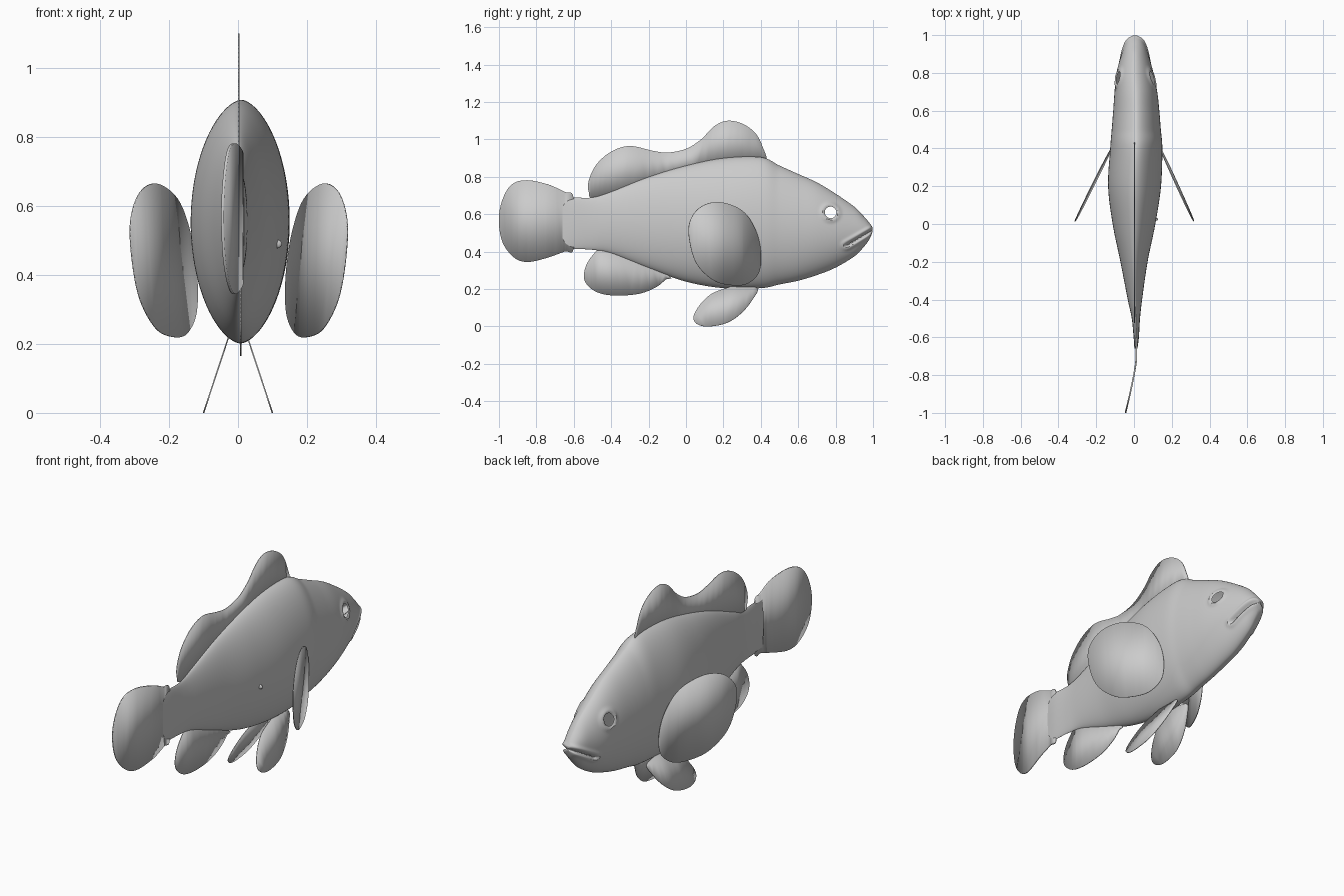
import bpy, bmesh, math
from mathutils import Vector

cube = bpy.data.objects.get("Cube")
if cube:
    bpy.data.objects.remove(cube, do_unlink=True)

grey = bpy.data.materials.new("plain grey")
grey.use_nodes = True
tone = (0.6, 0.6, 0.6, 1)
grey.diffuse_color = tone
grey.node_tree.nodes["Principled BSDF"].inputs["Base Color"].default_value = tone


def spline(points, steps, closed=False):
    """Smooth curve through points of any dimension."""
    n = len(points)
    pick = (lambda i: points[i % n]) if closed else (lambda i: points[max(0, min(n - 1, i))])
    result = []
    for i in range(n if closed else n - 1):
        for s in range(steps):
            t = s / steps
            result.append([
                b + t / 2 * (c - a + t * (2 * a - 5 * b + 4 * c - d + t * (3 * (b - c) + d - a)))
                for a, b, c, d in zip(pick(i - 1), pick(i), pick(i + 1), pick(i + 2))])
    if not closed:
        result.append(list(points[-1]))
    return result


def make_object(name, bm):
    bmesh.ops.recalc_face_normals(bm, faces=bm.faces)
    mesh = bpy.data.meshes.new(name)
    bm.to_mesh(mesh)
    bm.free()
    obj = bpy.data.objects.new(name, mesh)
    bpy.context.collection.objects.link(obj)
    mesh.materials.append(grey)
    return obj


def smooth(obj, degrees=40):
    bpy.ops.object.select_all(action="DESELECT")
    obj.select_set(True)
    bpy.context.view_layer.objects.active = obj
    bpy.ops.object.shade_smooth_by_angle(angle=math.radians(degrees))


def bump(distance, width):
    return math.exp(-(distance / width) ** 2)


# Body sections: y, top z, bottom z, half width, sideways shift
sections = [
    (-.66, .69, .42, .008, .01), (-.6, .69, .415, .014, .012), (-.5, .69, .41, .022, .01),
    (-.4, .72, .39, .038, .005), (-.2, .80, .31, .072, 0), (0, .86, .24, .113, 0),
    (.2, .90, .205, .14, .003), (.4, .905, .205, .138, .012), (.5, .86, .225, .13, .012),
    (.6, .815, .245, .122, .012), (.7, .77, .275, .113, .01), (.8, .71, .315, .098, .005),
    (.9, .64, .375, .07, .005), (.95, .59, .425, .053, .005), (.98, .555, .465, .037, .005),
    (.997, .53, .505, .015, .005)]
eye = Vector((.773, .61))
mouth_back, mouth_tip = Vector((.86, .435)), Vector((1.0, .517))
mouth_line = mouth_tip - mouth_back


def skin_relief(y, z):
    """Outward relief around the eye and along the lips."""
    d = (Vector((y, z)) - eye).length
    relief = .009 * bump(d - .042, .011) - .008 * bump(d, .03)
    p = Vector((y, z)) - mouth_back
    t = max(0, min(1, p.dot(mouth_line) / mouth_line.length_squared))
    away = (p - mouth_line * t).length
    return relief + .007 * bump(away - .018, .01) - .016 * bump(away, .007)


ring_size = 144
bm = bmesh.new()
rings = []
for y, top, bottom, width, shift in spline(sections, 10):
    ring = []
    for i in range(ring_size):
        a = math.tau * i / ring_size
        side = math.copysign(abs(math.cos(a)) ** 1.2, math.cos(a))
        z = (top + bottom) / 2 + (top - bottom) / 2 * math.sin(a)
        x = width * side
        if y > .65 and abs(side) > .1:
            x = math.copysign(max(.003, abs(x) + skin_relief(y, z)), side)
        ring.append(bm.verts.new((x + shift, y, z)))
    rings.append(ring)
for r, s in zip(rings, rings[1:]):
    for i in range(ring_size):
        j = (i + 1) % ring_size
        bm.faces.new((r[i], r[j], s[j], s[i]))
bm.faces.new(rings[0])
bm.faces.new(rings[-1])
body = make_object("body", bm)

# Open eye holes through the hollow head
bpy.ops.mesh.primitive_cylinder_add(vertices=32, radius=.031, depth=1,
                                    location=(0, eye.x, eye.y), rotation=(0, math.pi / 2, 0))
cutter = bpy.context.object
cutter.hide_render = True
bpy.context.view_layer.objects.active = body
cut = body.modifiers.new("eye holes", "BOOLEAN")
cut.operation, cut.solver, cut.object = "DIFFERENCE", "EXACT", cutter
bpy.ops.object.modifier_apply(modifier=cut.name)
bpy.data.objects.remove(cutter, do_unlink=True)
bm = bmesh.new()
bm.from_mesh(body.data)
walls = []
for f in bm.faces:
    c = f.calc_center_median()
    if abs(c.x) < .05 and (Vector((c.y, c.z)) - eye).length < .035:
        walls.append(f)
bmesh.ops.delete(bm, geom=walls, context="FACES")
bm.to_mesh(body.data)
bm.free()
smooth(body)


def fin(name, outline, sideways, thickness=.004):
    """Thin plate from a side outline of (y, z), bent by sideways(y, z)."""
    bm = bmesh.new()
    bm.faces.new([bm.verts.new((0, y, z)) for y, z in spline(outline, 6, True)])
    for k in range(-20, 12):
        bmesh.ops.bisect_plane(bm, geom=bm.verts[:] + bm.edges[:] + bm.faces[:],
                               plane_co=(0, k / 20 + .003, 0), plane_no=(0, 1, 0))
    for v in bm.verts:
        v.co.x = sideways(v.co.y, v.co.z)
    obj = make_object(name, bm)
    plate = obj.modifiers.new("thickness", "SOLIDIFY")
    plate.thickness, plate.offset = thickness, 0
    smooth(obj)
    return obj


# Fins on the centre line
fin("dorsal_fin", [
    (.425, .88), (.41, .96), (.37, 1.035), (.3, 1.085), (.22, 1.1), (.15, 1.07), (.08, 1.0),
    (0, .95), (-.1, .93), (-.18, .94), (-.3, .965), (-.4, .935), (-.48, .865), (-.52, .78),
    (-.52, .72), (-.49, .685), (-.3, .72), (0, .82), (.3, .87)], lambda y, z: .002)
fin("anal_fin", [
    (-.09, .27), (-.11, .25), (-.16, .21), (-.25, .175), (-.38, .165), (-.48, .185),
    (-.54, .24), (-.54, .31), (-.5, .38), (-.44, .42), (-.3, .38)], lambda y, z: .008)


def tail_bend(y, z):
    t = max(0, -.72 - y) / .28
    return .012 - .057 * t ** 1.2


fin("tail_fin", [
    (-.6, .685), (-.65, .72), (-.74, .76), (-.85, .782), (-.93, .76), (-.98, .68), (-1, .57),
    (-.98, .45), (-.92, .37), (-.85, .345), (-.75, .365), (-.65, .4), (-.6, .42)], tail_bend, .008)

# Paired fins
pectoral = [
    (.4, .4), (.39, .29), (.33, .23), (.25, .22), (.15, .245), (.06, .33), (.02, .45),
    (.02, .56), (.08, .64), (.18, .665), (.3, .62), (.37, .52)]
pelvic = [
    (.38, .205), (.36, .15), (.3, .075), (.22, .02), (.12, 0), (.06, .013), (.04, .05),
    (.07, .11), (.13, .17), (.2, .2), (.28, .22)]
for side, label in ((1, "left"), (-1, "right")):
    reach = .45 if side > 0 else .49
    fin(label + "_pectoral_fin", pectoral,
        lambda y, z: side * (.13 + reach * (.4 - y) + .03 * (z - .4)) + .01)
    fin(label + "_pelvic_fin", pelvic, lambda y, z: side * (.1 - .33 * z))

# Small nub on one flank
bm = bmesh.new()
bmesh.ops.create_uvsphere(bm, u_segments=16, v_segments=8, radius=.016)
for v in bm.verts:
    v.co = (v.co.x + .112, v.co.y * .5 + .025, v.co.z * .8 + .49)
smooth(make_object("flank_nub", bm))
